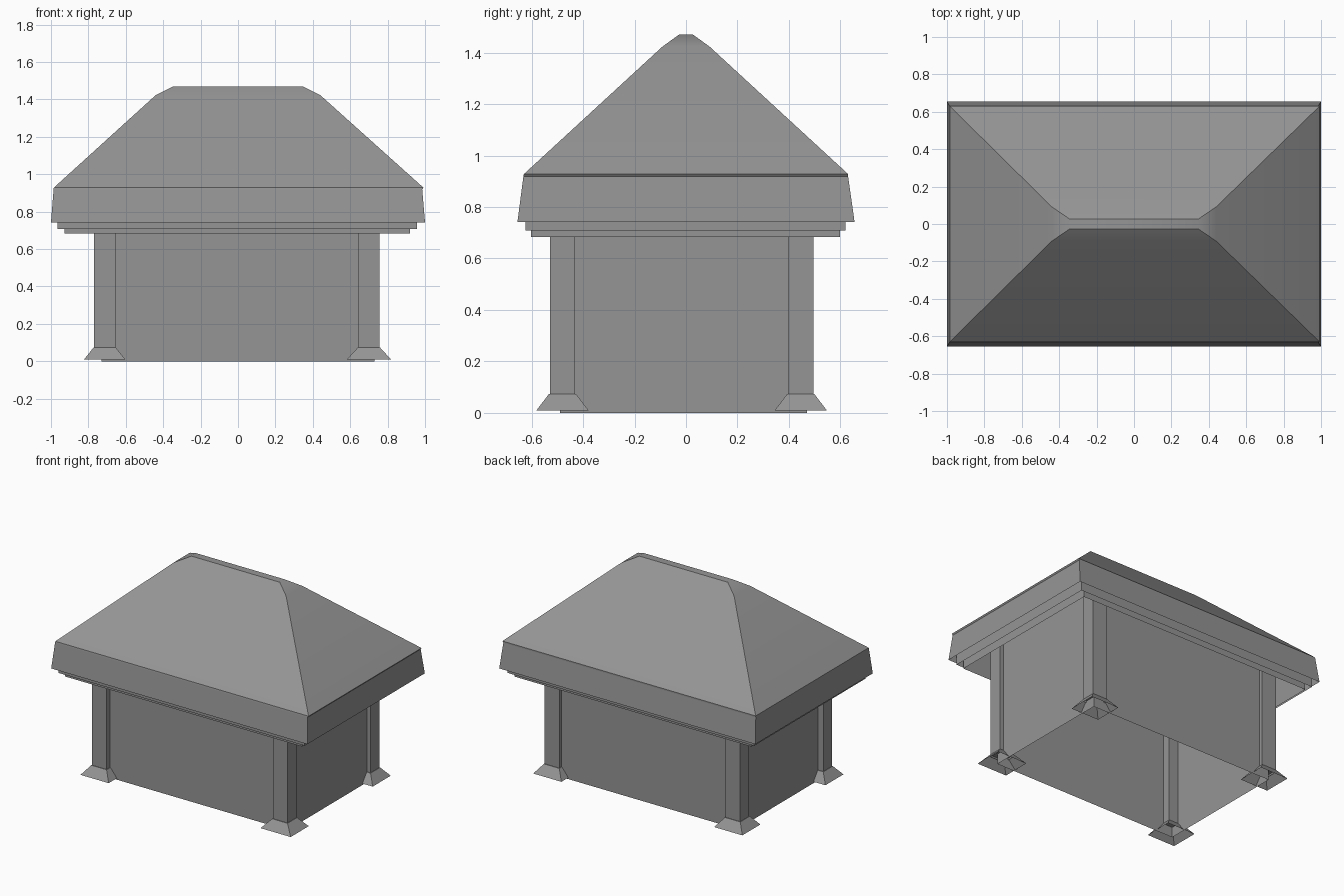
import bpy
import bmesh
import math

if "Cube" in bpy.data.objects:
    bpy.data.objects.remove(bpy.data.objects["Cube"], do_unlink=True)

grey = bpy.data.materials.new("plain grey")
grey.use_nodes = True
grey.diffuse_color = (0.3, 0.3, 0.3, 1)
grey.node_tree.nodes["Principled BSDF"].inputs["Base Color"].default_value = grey.diffuse_color


def shell(name, rings, top=False):
    """Stack rectangles (x0, x1, y0, y1, z) into one skin, open underneath."""
    bm = bmesh.new()
    loops = [[bm.verts.new((x, y, z)) for x, y in ((x0, y0), (x1, y0), (x1, y1), (x0, y1))]
             for x0, x1, y0, y1, z in rings]
    for low, high in zip(loops, loops[1:]):
        for i in range(4):
            j = (i + 1) % 4
            bm.faces.new((low[i], low[j], high[j], high[i]))
    if top:
        bm.faces.new(loops[-1])
    mesh = bpy.data.meshes.new(name)
    bm.to_mesh(mesh)
    bm.free()
    mesh.materials.append(grey)
    obj = bpy.data.objects.new(name, mesh)
    bpy.context.collection.objects.link(obj)
    return obj


def ring(half_x, half_y, z, cx=0.0, cy=0.0):
    return (cx - half_x, cx + half_x, cy - half_y, cy + half_y, z)


# Sloping fascia with a slim lip at one end
eaves = (-0.985, 0.992, -0.63, 0.63, 0.928)
shell("fascia", [ring(1.0, 0.655, 0.742), (-0.986, 0.985, -0.632, 0.63, 0.918), eaves])

# Hipped roof with a softened ridge
roof = shell("roof", [eaves, ring(0.44, 0.092, 1.423), ring(0.345, 0.027, 1.47)], top=True)
bpy.ops.object.select_all(action="DESELECT")
roof.select_set(True)
bpy.context.view_layer.objects.active = roof
bpy.ops.object.shade_smooth_by_angle(angle=math.radians(30))

# Nested trim skirts rising inside the fascia
for name, hx, hy, low in (("upper_trim", 0.962, 0.622, 0.708),
                          ("lower_trim", 0.924, 0.6, 0.684)):
    shell(name, [ring(hx, hy, z, -0.004, -0.002) for z in (low, 0.9)])

# Walls reaching up under the roof
shell("walls", [ring(0.73, 0.48, z, 0, -0.01) for z in (0, 0.93)])

# Corner posts on flared feet
for name, cx, cy, foot_x in (("front_right", -0.713, -0.48, 0.11),
                             ("back_right", -0.713, 0.446, 0.11),
                             ("front_left", 0.7, -0.48, 0.118),
                             ("back_left", 0.7, 0.446, 0.11)):
    shell(name + "_post", [ring(0.057, 0.049, z, cx, cy) for z in (0.06, 0.93)])
    shell(name + "_foot", [ring(foot_x, 0.101, 0.01, cx, cy),
                           ring(0.06, 0.053, 0.073, cx, cy)], top=True)
